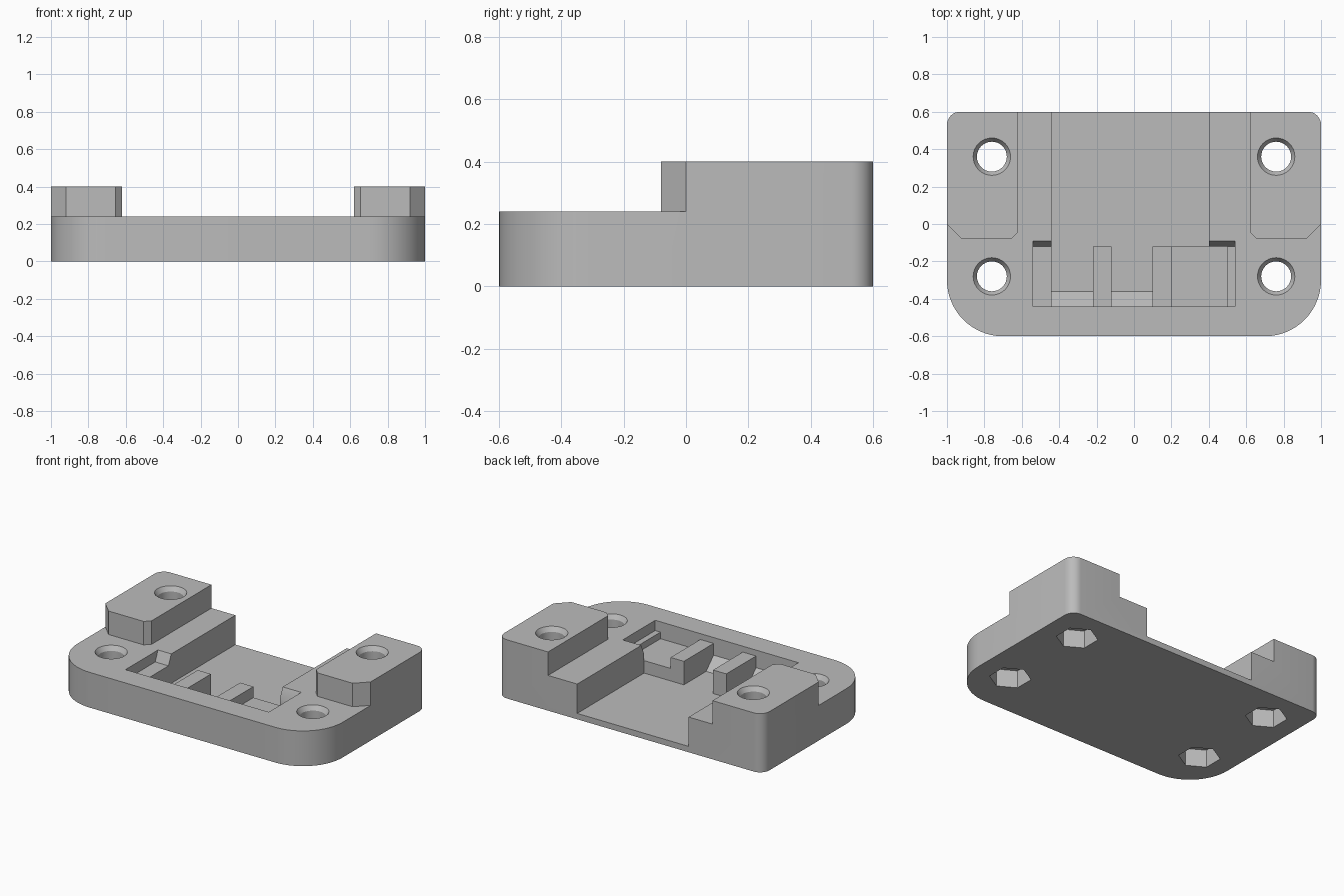
import bpy
import bmesh
from math import cos, sin, pi, radians
from mathutils import Matrix

cube = bpy.data.objects.get("Cube")
if cube:
    bpy.data.objects.remove(cube, do_unlink=True)

grey = bpy.data.materials.new("plain grey")
grey.use_nodes = True
colour = (0.5, 0.5, 0.5, 1)
grey.diffuse_color = colour
grey.node_tree.nodes["Principled BSDF"].inputs["Base Color"].default_value = colour


def loft(name, lower, upper):
    """Closed solid between two matching rings of 3D points."""
    bm = bmesh.new()
    a = [bm.verts.new(p) for p in lower]
    b = [bm.verts.new(p) for p in upper]
    bm.faces.new(a)
    bm.faces.new(b)
    for i in range(len(a)):
        j = (i + 1) % len(a)
        bm.faces.new((a[i], a[j], b[j], b[i]))
    bmesh.ops.recalc_face_normals(bm, faces=bm.faces)
    mesh = bpy.data.meshes.new(name)
    bm.to_mesh(mesh)
    bm.free()
    mesh.materials.append(grey)
    obj = bpy.data.objects.new(name, mesh)
    bpy.context.collection.objects.link(obj)
    return obj


def prism_z(name, outline, z0, z1):
    return loft(name, [(x, y, z0) for x, y in outline], [(x, y, z1) for x, y in outline])


def prism_x(name, profile, x0, x1):
    return loft(name, [(x0, y, z) for y, z in profile], [(x1, y, z) for y, z in profile])


def box(name, x0, x1, y0, y1, z0, z1):
    return prism_z(name, [(x0, y0), (x1, y0), (x1, y1), (x0, y1)], z0, z1)


def ring(cx, cy, r, z, n, turn=0.0):
    return [(cx + r * cos(turn + 2 * pi * i / n), cy + r * sin(turn + 2 * pi * i / n), z)
            for i in range(n)]


def arc(cx, cy, r, start, steps=16):
    return [(cx + r * cos(radians(start + 90 * i / steps)),
             cy + r * sin(radians(start + 90 * i / steps))) for i in range(steps + 1)]


# Full-height body with wide front corners and tight back corners
R, S = 0.3, 0.07
outline = (arc(1 - S, 0.6 - S, S, 0, 8) + arc(S - 1, 0.6 - S, S, 90, 8)
           + arc(R - 1, R - 0.6, R, 180) + arc(1 - R, R - 0.6, R, 270))
body = prism_z("mounting_body", outline, 0, 0.4)


def cut(tool):
    tool.hide_render = True
    mod = body.modifiers.new("cut", 'BOOLEAN')
    mod.operation = 'DIFFERENCE'
    mod.solver = 'EXACT'
    mod.object = tool
    bpy.context.view_layer.objects.active = body
    bpy.ops.object.modifier_apply(modifier=mod.name)
    bpy.data.objects.remove(tool, do_unlink=True)


# Lower deck, leaving the two chamfered rear blocks
half = [(0.62, 0.8), (0.62, -0.045), (0.655, -0.08), (0.92, -0.08), (1.1, 0.1), (1.2, 0.1), (1.2, -0.8)]
cut(prism_z("deck_cutter", half + [(-x, y) for x, y in reversed(half)], 0.24, 0.6))

# Rear channel, latch pocket, raised ledge and side slots
cut(box("channel_cutter", -0.44, 0.40, -0.12, 0.8, 0.04, 0.5))
cut(box("pocket_cutter", -0.44, 0.20, -0.44, 0.0, 0.04, 0.5))
cut(box("ledge_cutter", 0.15, 0.50, -0.44, -0.12, 0.125, 0.5))
slot = [(-0.44, 0.17), (-0.12, 0.17), (-0.09, 0.24), (-0.09, 0.3), (-0.44, 0.3)]
cut(prism_x("slot_cutter", slot, -0.54, 0.54))

# Bolt holes with a top chamfer and hexagonal nut recesses below
for cx in (-0.76, 0.76):
    for cy, top in ((0.36, 0.4), (-0.28, 0.24)):
        cut(loft("bolt_cutter", ring(cx, cy, 0.08, -0.1, 32), ring(cx, cy, 0.08, 0.6, 32)))
        cut(loft("chamfer_cutter", ring(cx, cy, 0.08, top - 0.03, 32),
                 ring(cx, cy, 0.12, top + 0.03, 32)))
        cut(loft("nut_cutter", ring(cx, cy, 0.13, -0.1, 6, pi / 2),
                 ring(cx, cy, 0.13, 0.12, 6, pi / 2)))

# Posts standing in the pocket
for side, x0 in (("left", 0.10), ("right", -0.22)):
    box("latch_post_" + side, x0, x0 + 0.10, -0.45, -0.12, 0.02, 0.2)

# Sloped fillets along the front wall of the pocket
wedge = [(-0.45, 0.02), (-0.34, 0.02), (-0.45, 0.13)]
for side, x0, x1 in (("middle", -0.12, 0.10), ("right", -0.44, -0.22)):
    prism_x("pocket_ramp_" + side, wedge, x0, x1)

# Smooth the rounded corners and holes, keep other edges sharp
bpy.ops.object.select_all(action='DESELECT')
body.select_set(True)
bpy.context.view_layer.objects.active = body
bpy.ops.object.shade_smooth_by_angle(angle=radians(25))
